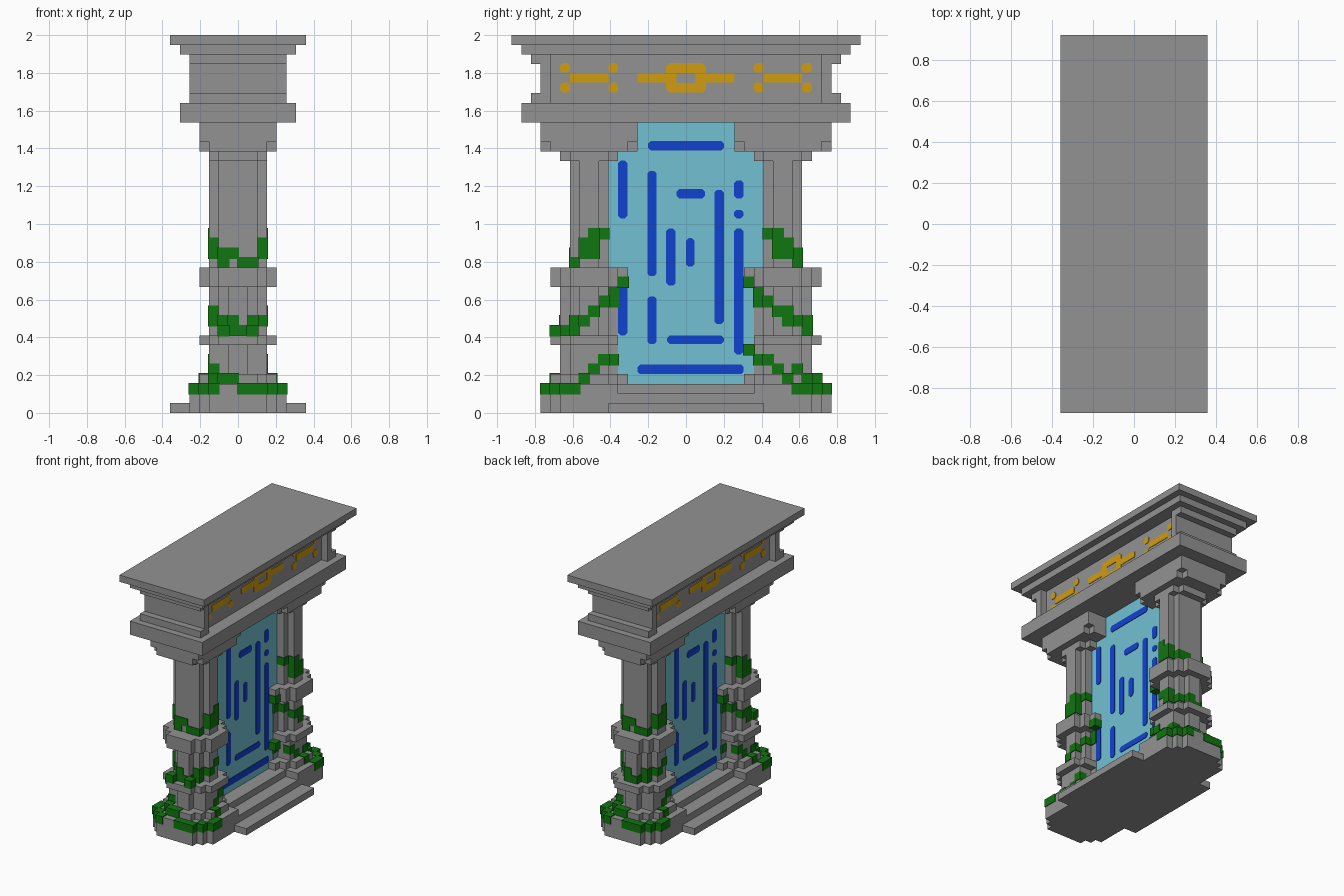
import bpy, bmesh
from mathutils import Vector

if "Cube" in bpy.data.objects:
    bpy.data.objects.remove(bpy.data.objects["Cube"])

U = 2 / 39          # one building block


def material(name, rgb):
    m = bpy.data.materials.new(name)
    m.diffuse_color = (*rgb, 1)
    m.use_nodes = True
    m.node_tree.nodes["Principled BSDF"].inputs["Base Color"].default_value = m.diffuse_color
    return m


STONE = material("grey stone", (0.29, 0.29, 0.29))
CYAN = material("portal cyan", (0.17, 0.53, 0.64))
BLUE = material("deep blue", (0.005, 0.055, 0.63))
GOLD = material("gold", (0.63, 0.34, 0.005))
GREEN = material("vine green", (0.005, 0.18, 0.005))


def box(bm, x0, x1, y0, y1, z0, z1, grow=0.0):
    """Box in block units, optionally grown by a small amount."""
    lo = Vector((min(x0, x1), min(y0, y1), z0)) * U - Vector((grow,) * 3)
    hi = Vector((max(x0, x1), max(y0, y1), z1)) * U + Vector((grow,) * 3)
    verts = bmesh.ops.create_cube(bm, size=1)["verts"]
    for v in verts:
        v.co = Vector([(lo[i] + hi[i]) / 2 + v.co[i] * (hi[i] - lo[i]) for i in range(3)])


def plate(bm, surf, y0, y1, z0, z1, c=0.013):
    """Thin plate with clipped corners on the +x side, turned half round for -x."""
    pts = [(y0 + c, z0), (y1 - c, z0), (y1, z0 + c), (y1, z1 - c),
           (y1 - c, z1), (y0 + c, z1), (y0, z1 - c), (y0, z0 + c)]
    for s in (1, -1):
        back = [bm.verts.new((s * (surf - 0.004), s * y, z)) for y, z in pts]
        front = [bm.verts.new((s * (surf + 0.004), s * y, z)) for y, z in pts]
        bm.faces.new(back[::-1])
        bm.faces.new(front)
        for i in range(8):
            j = (i + 1) % 8
            bm.faces.new((back[i], back[j], front[j], front[i]))


def finish(bm, name, mat):
    bmesh.ops.recalc_face_normals(bm, faces=bm.faces)
    me = bpy.data.meshes.new(name)
    bm.to_mesh(me)
    bm.free()
    me.materials.append(mat)
    ob = bpy.data.objects.new(name, me)
    bpy.context.collection.objects.link(ob)
    return ob


# Base with stepped ends and a low step on each side
bm = bmesh.new()
box(bm, -7, 7, -8, 8, 0, 1)
box(bm, -5, 5, -13, 13, 0, 2)
box(bm, -4, 4, -14, 14, 0, 2)
box(bm, -3, 3, -15, 15, 0, 3)
for s in (1, -1):
    box(bm, -5, 5, s * 7, s * 13, 2, 3)
    box(bm, -4, 4, s * 7, s * 14, 2, 3)
finish(bm, "base", STONE)

# Pillar tiers: bottom, top, list of (half depth, inner y, outer y)
TIERS = [
    (3, 4, [(4, 8, 12), (3, 7, 13), (2, 6, 14)]),
    (4, 7, [(3, 8, 12), (1, 7, 13)]),
    (7, 8, [(4, 8, 12), (3, 7, 13), (2, 7, 14)]),
    (8, 13, [(3, 9, 11), (2, 8, 12), (1, 7, 13)]),
    (13, 15, [(4, 8, 12), (3, 7, 13), (2, 6, 14)]),
    (15, 26, [(3, 9, 11), (2, 8, 12)]),
    (26, 27, [(3, 8, 12), (2, 7, 13)]),
    (27, 28, [(4, 6, 14), (3, 5, 15)]),
    (28, 30, [(4, 5, 15)]),
]
for s, side in ((-1, "front"), (1, "back")):
    bm = bmesh.new()
    for z0, z1, parts in TIERS:
        for h, a, b in parts:
            box(bm, -h, h, s * a, s * b, z0, z1)
    finish(bm, side + "_pillar", STONE)

# Lintel: architrave, recessed frieze with end blocks, cornice
bm = bmesh.new()
box(bm, -6, 6, -17, 17, 30, 32)
box(bm, -4, 4, -14, 14, 32, 37)
for s in (1, -1):
    box(bm, -5, 5, s * 14, s * 16, 32, 33)
    box(bm, -5, 5, s * 14, s * 15, 33, 36)
    box(bm, -5, 5, s * 14, s * 16, 36, 37)
box(bm, -6, 6, -17, 17, 37, 38)
box(bm, -7, 7, -18, 18, 38, 39)
finish(bm, "lintel", STONE)

# Portal sheet
bm = bmesh.new()
box(bm, -0.87, 0.87, -8, 8, 3, 30)
finish(bm, "portal", CYAN)

# Blue streaks on the portal: y0, y1, z0, z1
STREAKS = [
    (-.20, .20, 1.39, 1.44), (-.36, -.31, 1.03, 1.335), (-.205, -.155, .725, 1.28),
    (-.05, .10, 1.135, 1.185), (.255, .305, 1.135, 1.23), (.255, .305, 1.03, 1.075),
    (.15, .20, .47, 1.18), (-.105, -.055, .675, .975), (0, .045, .775, .925),
    (.255, .305, .31, .975), (-.205, -.155, .365, .615), (-.36, -.31, .41, .68),
    (-.10, .20, .365, .41), (-.256, .305, .205, .256),
]
bm = bmesh.new()
for r in STREAKS:
    plate(bm, 0.045, *r)
finish(bm, "portal_streaks", BLUE)

# Gold frieze ornament
bm = bmesh.new()
for s in (1, -1):
    for y in (.64, .385):
        for z in (1.722, 1.827):
            plate(bm, 4 * U, s * y - .026, s * y + .026, z - .026, z + .026)
    a, b = sorted((s * .41, s * .615))
    plate(bm, 4 * U, a, b, 1.75, 1.80, 0.001)
    a, b = sorted((s * .09, s * .256))
    plate(bm, 4 * U, a, b, 1.75, 1.80, 0.006)
    a, b = sorted((s * .05, s * .105))
    plate(bm, 4 * U, a, b, 1.71, 1.84, 0.006)
for z in (1.695, 1.80):
    plate(bm, 4 * U, -.10, .10, z, z + .052)
finish(bm, "frieze_ornament", GOLD)


# Vines: stepped bands that follow the pillar surface
def layers(k):
    if k < 3:
        return [(5, 7, 13), (4, 7, 14), (3, 7, 15)]
    return next(p for a, b, p in TIERS if a <= k < b)


def half_depth(j, k):
    return max([h for h, a, b in layers(k) if a <= j < b], default=2)


def reach(i, k):
    d = max(i + 1, -i)
    return max([b for h, a, b in layers(k) if d <= h], default=12)


# Side faces as (y block, height) and end faces as (x block, height)
SIDE = [(11, 15), (10, 16), (10, 17), (9, 16), (9, 17), (9, 18), (8, 18),
        (12, 8), (11, 9), (10, 9), (9, 10), (8, 11), (7, 11), (7, 12), (6, 13),
        (14, 2), (13, 2), (12, 2), (11, 2), (10, 3), (9, 4), (8, 5), (7, 5)]
END = [(-3, 16), (-3, 17), (-2, 16), (-1, 16), (0, 15), (1, 15), (2, 16), (2, 17),
       (-3, 10), (-2, 9), (-1, 9), (0, 8), (1, 8), (2, 9),
       (-3, 4), (-3, 3), (-2, 3), (-1, 3), (0, 2), (1, 2), (2, 2), (3, 2), (4, 2)]
for s, side in ((-1, "front"), (1, "back")):
    bm = bmesh.new()
    extra = [(13, 8)] if s < 0 else [(6, 6)]
    for j, k in SIDE + extra:
        h = half_depth(j, k)
        for t in (1, -1):
            box(bm, t * (h - 1), t * h, s * j, s * (j + 1), k, k + 1, 0.005)
    for i, k in END:
        r = reach(i, k)
        x = i if s < 0 else -i - 1
        box(bm, x, x + 1, s * (r - 1), s * r, k, k + 1, 0.005)
    finish(bm, side + "_vines", GREEN)
